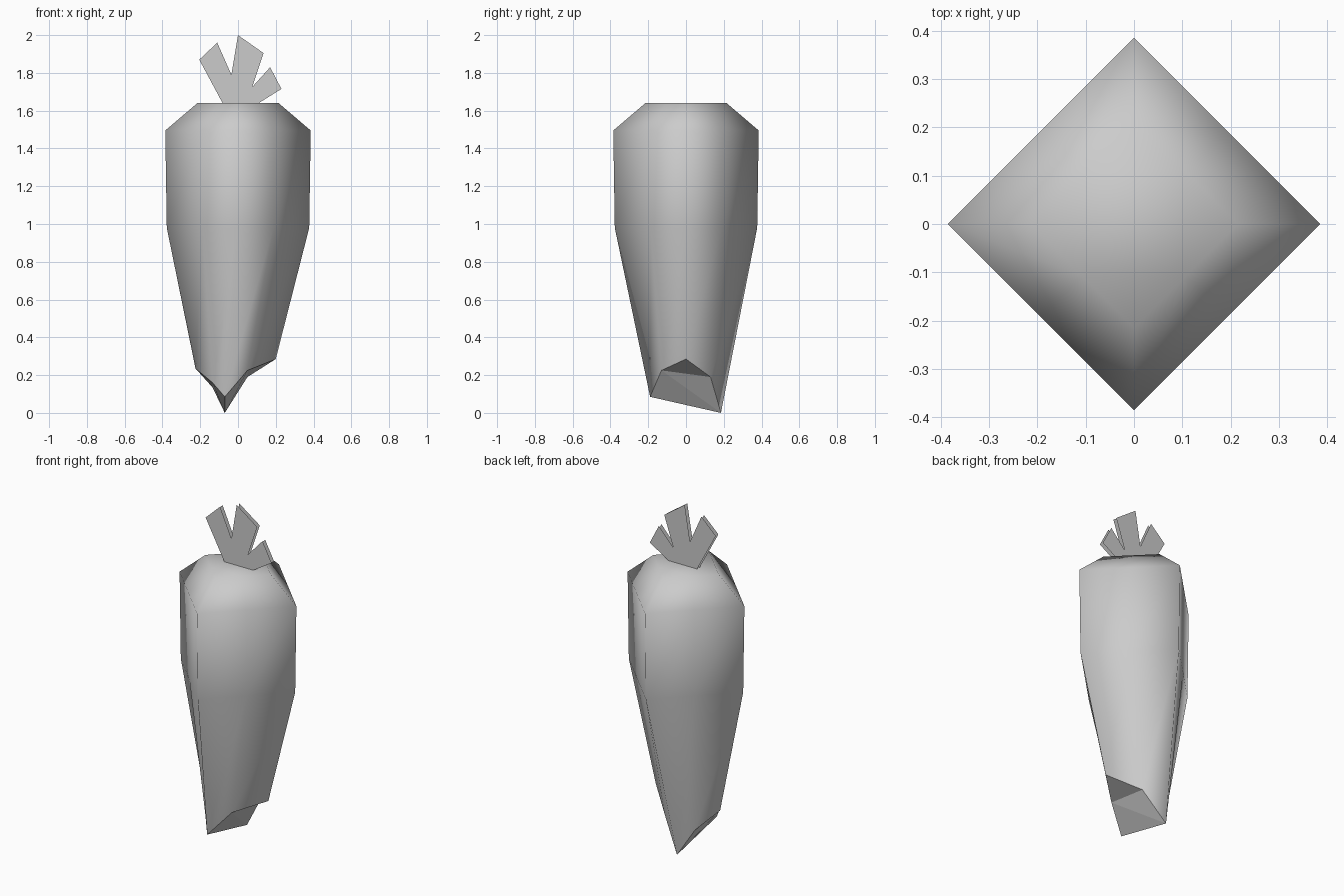
import bpy, bmesh
from mathutils import Vector

old = bpy.data.objects.get("Cube")
if old:
    bpy.data.objects.remove(old, do_unlink=True)

grey = bpy.data.materials.new("plain_grey")
grey.use_nodes = True
colour = (0.6, 0.6, 0.6, 1)
grey.diffuse_color = colour
grey.node_tree.nodes["Principled BSDF"].inputs["Base Color"].default_value = colour


def finish(bm, name):
    mesh = bpy.data.meshes.new(name)
    bm.to_mesh(mesh)
    bm.free()
    mesh.materials.append(grey)
    obj = bpy.data.objects.new(name, mesh)
    bpy.context.collection.objects.link(obj)
    return obj


def diamond(r, z):
    """Eight points round a diamond: four corners and four edge middles."""
    c = [Vector(p) for p in ((r, 0, z), (0, r, z), (-r, 0, z), (0, -r, z))]
    return [p for i in range(4) for p in (c[i], (c[i] + c[(i + 1) % 4]) / 2)]


# Root body: diamond rings, ending in a jagged broken rim
broken_rim = [(0.20, 0, 0.285), (0.05, 0.13, 0.19), (-0.07, 0.185, 0),
              (-0.135, 0.11, 0.135), (-0.225, 0, 0.235), (-0.135, -0.115, 0.16),
              (-0.07, -0.19, 0.085), (0.05, -0.13, 0.225)]
bm = bmesh.new()
rings = [[bm.verts.new(p) for p in ring] for ring in
         (broken_rim, diamond(0.377, 0.98), diamond(0.385, 1.495), diamond(0.215, 1.64))]
for low, high in zip(rings, rings[1:]):
    for i in range(8):
        j = (i + 1) % 8
        bm.faces.new((low[i], low[j], high[j], high[i])).smooth = True
bm.faces.new(rings[-1]).smooth = True

# Flat facets of the broken end, meeting at sharp edges
rim = rings[0]
for facet in ((0, 7, 1), (7, 2, 1), (7, 6, 2), (6, 5, 2), (5, 3, 2), (5, 4, 3)):
    face = bm.faces.new([rim[i] for i in facet])
    for edge in face.edges:
        edge.smooth = False
bmesh.ops.recalc_face_normals(bm, faces=bm.faces)
finish(bm, "root_body")

# Leaf tuft: two thin sheets back to back, without side walls
outline = [(-0.06, 1.6), (0.06, 1.6), (0.105, 1.637), (0.23, 1.715), (0.17, 1.83),
           (0.075, 1.725), (0.135, 1.905), (0, 2), (-0.035, 1.79),
           (-0.11, 1.96), (-0.205, 1.87), (-0.08, 1.637)]
for name, y, points in (("front_leaf", -0.012, outline),
                        ("back_leaf", 0.012, outline[::-1])):
    bm = bmesh.new()
    bm.faces.new([bm.verts.new((x, y, z)) for x, z in points])
    finish(bm, name)
